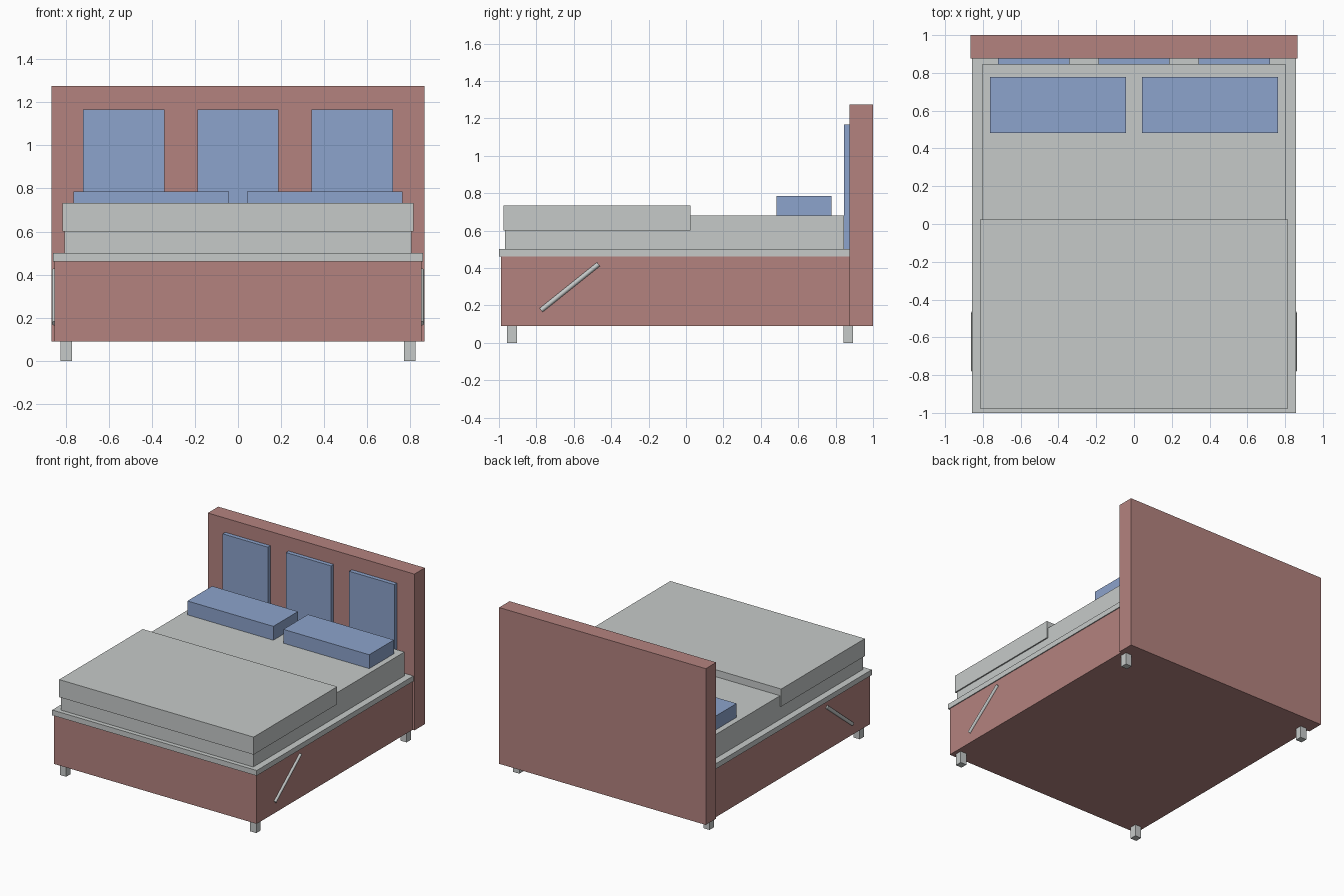
import bpy, bmesh
from mathutils import Vector

if "Cube" in bpy.data.objects:
    bpy.data.objects.remove(bpy.data.objects["Cube"])


def material(name, rgb):
    m = bpy.data.materials.new(name)
    m.diffuse_color = (*rgb, 1.0)
    m.use_nodes = True
    m.node_tree.nodes["Principled BSDF"].inputs["Base Color"].default_value = m.diffuse_color
    return m


RED = material("dusty_red", (0.456, 0.226, 0.212))
GREY = material("pale_grey", (0.565, 0.591, 0.584))
BLUE = material("soft_blue", (0.262, 0.366, 0.604))


def finish(name, bm, mat):
    me = bpy.data.meshes.new(name)
    bm.to_mesh(me)
    bm.free()
    me.materials.append(mat)
    ob = bpy.data.objects.new(name, me)
    bpy.context.collection.objects.link(ob)
    return ob


def box(name, x, y, z, mat):
    """Box from (min, max) ranges."""
    bm = bmesh.new()
    bmesh.ops.create_cube(bm, size=1)
    for v in bm.verts:
        v.co = [(r[0] + r[1]) / 2 + c * (r[1] - r[0]) for r, c in zip((x, y, z), v.co)]
    return finish(name, bm, mat)


def rod(name, a, b, radius, mat, sides=12):
    """Cylinder between two points."""
    a, b = Vector(a), Vector(b)
    bm = bmesh.new()
    bmesh.ops.create_cone(bm, cap_ends=True, segments=sides, radius1=radius,
                          radius2=radius, depth=(b - a).length)
    ob = finish(name, bm, mat)
    ob.location = (a + b) / 2
    ob.rotation_mode = 'QUATERNION'
    ob.rotation_quaternion = (b - a).to_track_quat('Z', 'Y')
    for p in ob.data.polygons:
        p.use_smooth = len(p.vertices) == 4
    return ob


# frame
box("headboard", (-0.866, 0.866), (0.875, 1.0), (0.09, 1.274), RED)
box("storage_base", (-0.85, 0.85), (-0.99, 0.875), (0.09, 0.46), RED)
box("lift_platform", (-0.857, 0.857), (-1.0, 0.875), (0.46, 0.50), GREY)

# bedding
box("mattress", (-0.805, 0.805), (-0.967, 0.844), (0.50, 0.68), GREY)
box("blanket", (-0.815, 0.815), (-0.977, 0.024), (0.60, 0.733), GREY)

# headboard cushions
for i, cx in enumerate((-0.53, 0.0, 0.53)):
    box(f"headboard_panel_{i + 1}", (cx - 0.189, cx + 0.189), (0.844, 0.876),
        (0.50, 1.167), BLUE)

# mirrored parts: pillows, gas struts, feet
for side, s in (("left", -1), ("right", 1)):
    box(f"pillow_{side}", (s * 0.402 - 0.36, s * 0.402 + 0.36), (0.483, 0.778),
        (0.68, 0.785), BLUE)
    rod(f"gas_strut_{side}", (s * 0.85, -0.775, 0.174), (s * 0.85, -0.468, 0.42),
        0.013, GREY)
    for end, cy in (("front", -0.93), ("back", 0.868)):
        cx = s * 0.797
        box(f"foot_{end}_{side}", (cx - 0.026, cx + 0.026), (cy - 0.026, cy + 0.026),
            (0.0, 0.09), GREY)
